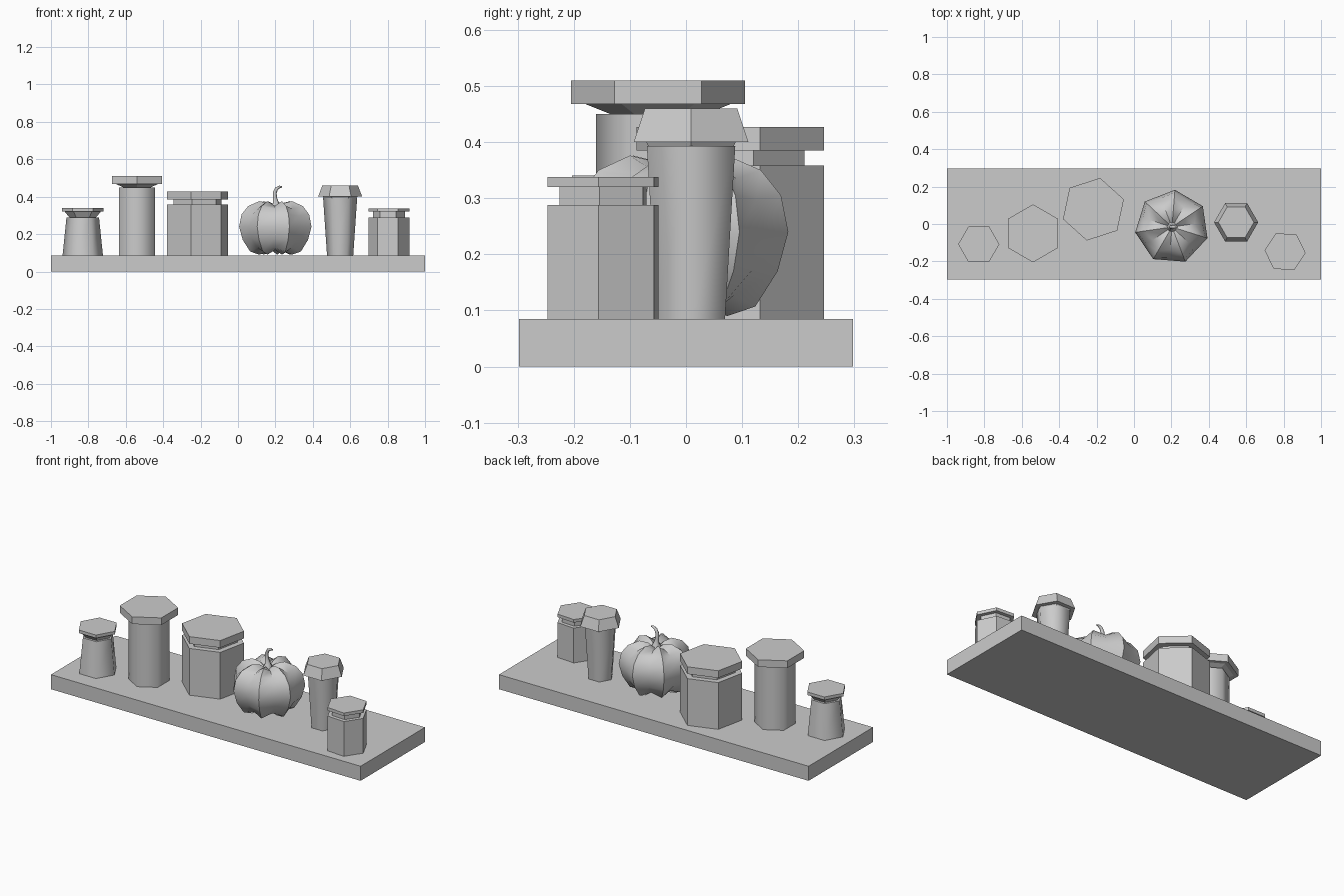
import bpy, bmesh
from math import radians, cos, sin, pi

if "Cube" in bpy.data.objects:
    bpy.data.objects.remove(bpy.data.objects["Cube"])


def make_object(name, bm, smooth=None):
    bmesh.ops.recalc_face_normals(bm, faces=bm.faces)
    mesh = bpy.data.meshes.new(name)
    bm.to_mesh(mesh)
    bm.free()
    ob = bpy.data.objects.new(name, mesh)
    bpy.context.collection.objects.link(ob)
    if smooth:
        bpy.ops.object.select_all(action='DESELECT')
        ob.select_set(True)
        bpy.context.view_layer.objects.active = ob
        bpy.ops.object.shade_smooth_by_angle(angle=radians(smooth))
    return ob


def skin(bm, rings, caps=True):
    # Bridge equal-length rings of points with quads
    vs = [[bm.verts.new(p) for p in ring] for ring in rings]
    n = len(vs[0])
    for a, b in zip(vs, vs[1:]):
        for i in range(n):
            j = (i + 1) % n
            bm.faces.new((a[i], a[j], b[j], b[i]))
    if caps:
        bm.faces.new(vs[0][::-1])
        bm.faces.new(vs[-1])


def hexagon(name, centre, turn, z0, z1, r0, r1, smooth=None):
    # Six-sided prism or frustum
    bm = bmesh.new()
    skin(bm, [[(centre[0] + r * cos(radians(turn + 60 * k)),
                centre[1] + r * sin(radians(turn + 60 * k)), z) for k in range(6)]
              for z, r in ((z0, r0), (z1, r1))])
    return make_object(name, bm, smooth)


# Shelf board
BASE = 0.085
bpy.ops.mesh.primitive_cube_add(size=1, location=(0, 0, BASE / 2))
board = bpy.context.object
board.name = "shelf_board"
board.scale = (2, 0.595, BASE)

# Jars: name, centre, turn, then (z0, z1, r0, r1) for body, neck, lid; smooth body
jars = [
    ("flared_jar", (-0.83, -0.108), 0,
     ((BASE, 0.29, 0.108, 0.087), (0.29, 0.322, 0.072, 0.098), (0.322, 0.34, 0.11, 0.11)), 61),
    ("tall_jar", (-0.54, -0.05), 30,
     ((BASE, 0.45, 0.11, 0.11), (0.45, 0.468, 0.085, 0.13), (0.468, 0.51, 0.155, 0.155)), 61),
    ("wide_jar", (-0.217, 0.079), 18,
     ((BASE, 0.358, 0.171, 0.171), (0.358, 0.385, 0.135, 0.135), (0.385, 0.427, 0.171, 0.171)), None),
    ("cup", (0.546, 0.009), 0,
     ((BASE, 0.393, 0.07, 0.091), (0.393, 0.40, 0.088, 0.092), (0.40, 0.46, 0.118, 0.095)), 61),
    ("small_jar", (0.808, -0.148), -4,
     ((BASE, 0.288, 0.11, 0.11), (0.288, 0.32, 0.086, 0.086), (0.32, 0.338, 0.11, 0.11)), None),
]
for name, centre, turn, parts, smooth in jars:
    for part, dims in zip(("body", "neck", "lid"), parts):
        hexagon(f"{name}_{part}", centre, turn, *dims,
                smooth=smooth if part == "body" else None)

# Pumpkin: seven lobes, profile is (ridge radius, ridge z, valley ratio, valley drop)
PX, PY = 0.203, -0.016
profile = [
    (0.03, 0.115, 0.8, 0.0), (0.09, 0.09, 0.8, -0.025), (0.14, 0.107, 0.84, -0.02),
    (0.18, 0.17, 0.88, -0.005), (0.199, 0.24, 0.9, 0.0), (0.186, 0.305, 0.88, 0.008),
    (0.15, 0.35, 0.82, 0.015), (0.09, 0.376, 0.75, 0.025), (0.045, 0.366, 0.7, 0.025),
    (0.015, 0.34, 0.8, 0.0),
]
rings = []
for r, z, ratio, drop in profile:
    ring = []
    for k in range(14):
        a = radians(34) + k * pi / 7
        valley = k % 2
        rr = r * ratio if valley else r
        ring.append((PX + rr * cos(a), PY + rr * sin(a), z - drop * valley))
    rings.append(ring)
bm = bmesh.new()
skin(bm, rings)
make_object("pumpkin", bm, 40)

# Curled stem: tapered tube along a short path
path = [(0.0, 0.33, 0.035), (0.0, 0.365, 0.017), (-0.006, 0.395, 0.011), (-0.006, 0.422, 0.010),
        (0.004, 0.444, 0.009), (0.02, 0.453, 0.007), (0.032, 0.452, 0.004)]
rings = []
for i, (x, z, r) in enumerate(path):
    p, q = path[max(i - 1, 0)], path[min(i + 1, len(path) - 1)]
    dx, dz = q[0] - p[0], q[1] - p[1]
    length = (dx * dx + dz * dz) ** 0.5
    nx, nz = dz / length, -dx / length
    rings.append([(PX + x + r * cos(a) * nx, PY + r * sin(a), z + r * cos(a) * nz)
                  for a in (k * pi / 3 for k in range(6))])
bm = bmesh.new()
skin(bm, rings)
make_object("pumpkin_stem", bm, 61)
